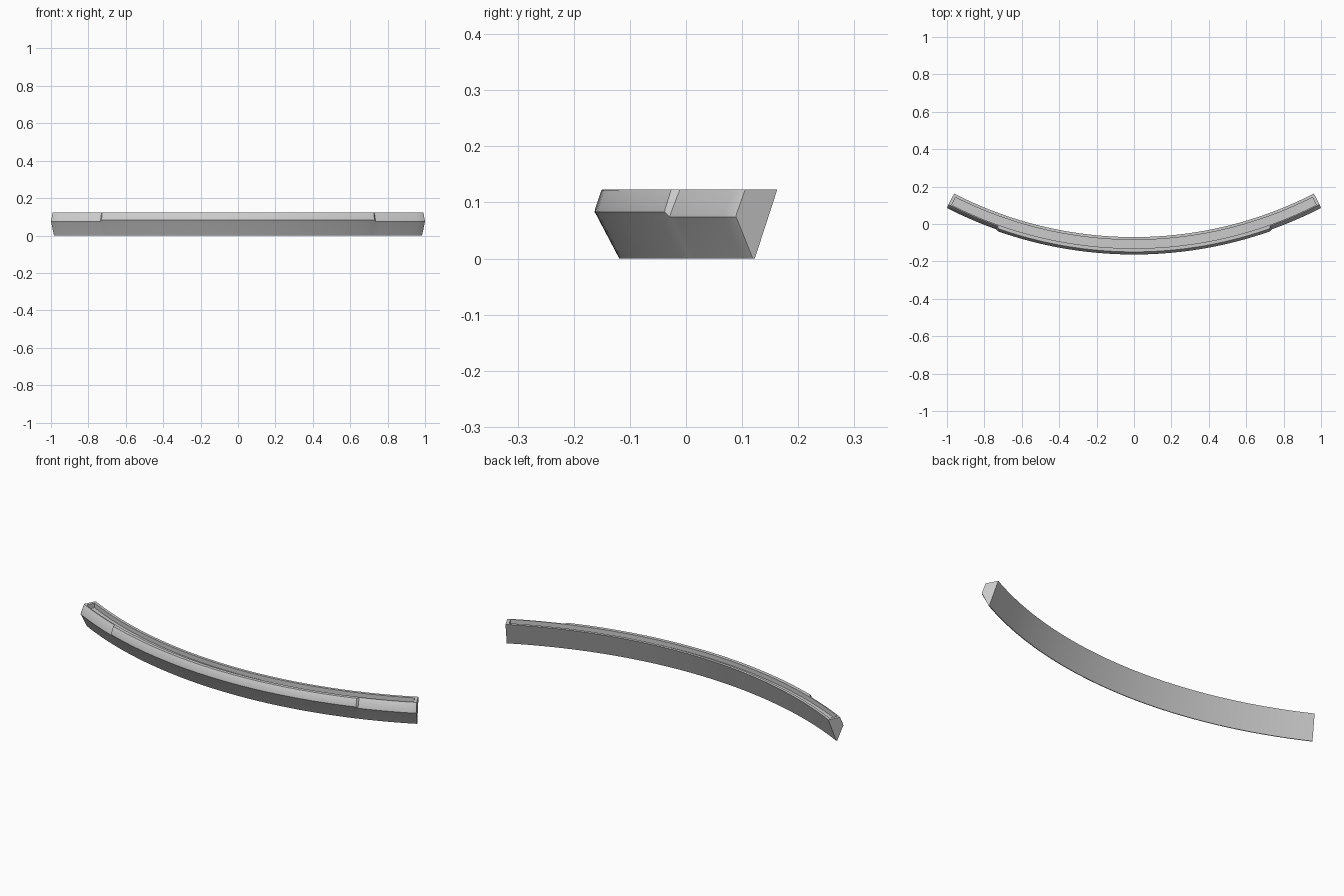
import bpy, bmesh, math

if "Cube" in bpy.data.objects:
    bpy.data.objects.remove(bpy.data.objects["Cube"])

YC = 2.034                    # centre of the plan arc (y)
END = math.radians(27.2)      # half angle of the bar
STEP = math.radians(19.4)     # where the raised front section ends


def sweep(name, stations):
    """Skin a closed (radius, z) section through a list of (angle, section)."""
    bm = bmesh.new()
    rings = [[bm.verts.new((r * math.sin(a), YC - r * math.cos(a), z)) for r, z in sec]
             for a, sec in stations]
    n = len(rings[0])
    for p, q in zip(rings, rings[1:]):
        for i in range(n):
            j = (i + 1) % n
            bm.faces.new((p[i], p[j], q[j], q[i]))
    bm.faces.new(rings[0])
    bm.faces.new(rings[-1][::-1])
    bmesh.ops.recalc_face_normals(bm, faces=bm.faces)
    me = bpy.data.meshes.new(name)
    bm.to_mesh(me)
    bm.free()
    ob = bpy.data.objects.new(name, me)
    bpy.context.collection.objects.link(ob)
    return ob


def section(nose_r, nose_z, top_r):
    """Wedge section: keel, softened nose, top front, top back."""
    return [(2.149, 0), (2.153, 0),
            (nose_r - 0.003, nose_z - 0.005), (nose_r, nose_z), (nose_r - 0.001, nose_z + 0.005),
            (top_r + 0.001, 0.121), (top_r - 0.001, 0.123), (2.104, 0.123)]


middle = section(2.197, 0.083, 2.184)
outer = section(2.190, 0.074, 2.171)
tip = section(2.187, 0.074, 2.168)

# curved bar: thinner ends, raised middle
half = [(STEP * i / 20, middle) for i in range(1, 21)]
half += [(STEP + 0.004 + (END - STEP - 0.007) * i / 8, outer) for i in range(9)]
half += [(END, tip)]
bar = sweep("curved_bar", [(-a, s) for a, s in reversed(half)] + [(0, middle)] + half)

# shallow slot along the top
slot_end = math.radians(26.75)
slot = [(2.119, 0.099), (2.164, 0.099), (2.164, 0.15), (2.119, 0.15)]
cutter = sweep("slot_cutter", [(slot_end * i / 28, slot) for i in range(-28, 29)])
cutter.hide_render = True
cutter.hide_set(True)
cut = bar.modifiers.new("slot", 'BOOLEAN')
cut.operation = 'DIFFERENCE'
cut.solver = 'EXACT'
cut.object = cutter

# smooth along the curve, crisp at the edges
bpy.context.view_layer.objects.active = bar
bar.select_set(True)
bpy.ops.object.modifier_apply(modifier=cut.name)
bpy.ops.object.shade_smooth_by_angle(angle=math.radians(30))
bpy.data.objects.remove(cutter)
